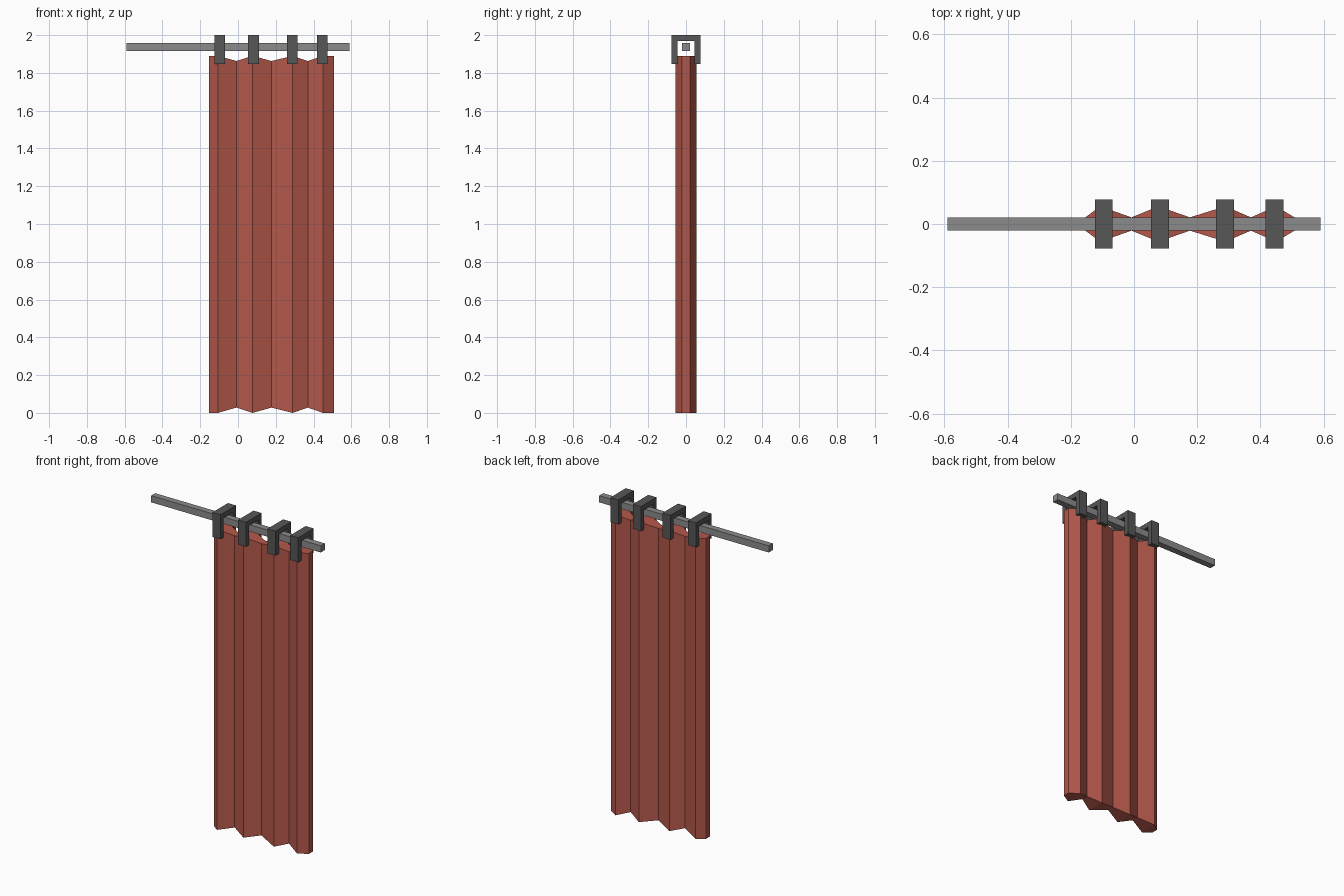
import bpy, bmesh

if "Cube" in bpy.data.objects:
    bpy.data.objects.remove(bpy.data.objects["Cube"])


def material(name, rgb):
    m = bpy.data.materials.new(name)
    m.diffuse_color = (*rgb, 1)
    m.use_nodes = True
    m.node_tree.nodes["Principled BSDF"].inputs["Base Color"].default_value = m.diffuse_color
    return m


RED = material("curtain red", (0.45, 0.096, 0.068))
GREY = material("rod grey", (0.26, 0.26, 0.26))
DARK = material("hook dark grey", (0.095, 0.095, 0.095))


def finish(name, bm, mat):
    bmesh.ops.recalc_face_normals(bm, faces=bm.faces)
    me = bpy.data.meshes.new(name)
    bm.to_mesh(me)
    bm.free()
    me.materials.append(mat)
    ob = bpy.data.objects.new(name, me)
    bpy.context.collection.objects.link(ob)
    return ob


def loft(name, rings, mat):
    """Join equal-length closed rings with quads and cap both ends."""
    bm = bmesh.new()
    loops = [[bm.verts.new(p) for p in r] for r in rings]
    n = len(rings[0])
    for a, b in zip(loops, loops[1:]):
        for i in range(n):
            j = (i + 1) % n
            bm.faces.new((a[i], a[j], b[j], b[i]))
    bm.faces.new(loops[0])
    bm.faces.new(loops[-1])
    return finish(name, bm, mat)


def section(x, h, z0, z1):
    return [(x, -h, z0), (x, h, z0), (x, h, z1), (x, -h, z1)]


# Rod
loft("curtain_rod", [section(x, 0.02, 1.917, 1.959) for x in (-0.59, 0.59)], GREY)

# Pleated curtain: thick at the pleats, thin and slightly shorter between them
PLEAT, NECK, END = (0.056, 0.0, 1.89), (0.021, 0.028, 1.863), (0.021, 0.0, 1.89)
columns = [(-0.154, END), (-0.107, PLEAT), (-0.008, NECK), (0.077, PLEAT), (0.177, NECK),
           (0.289, PLEAT), (0.37, NECK), (0.45, PLEAT), (0.508, END)]
loft("curtain", [section(x, *shape) for x, shape in columns], RED)

# Square U-shaped hooks over the rod
half = [(0.077, 2.0), (0.077, 1.846), (0.046, 1.846), (0.046, 1.968)]
outline = half + [(-y, z) for y, z in reversed(half)]
for i, cx in enumerate((-0.096, 0.082, 0.288, 0.445), 1):
    loft(f"curtain_hook_{i}", [[(cx + s, y, z) for y, z in outline] for s in (-0.028, 0.028)], DARK)
